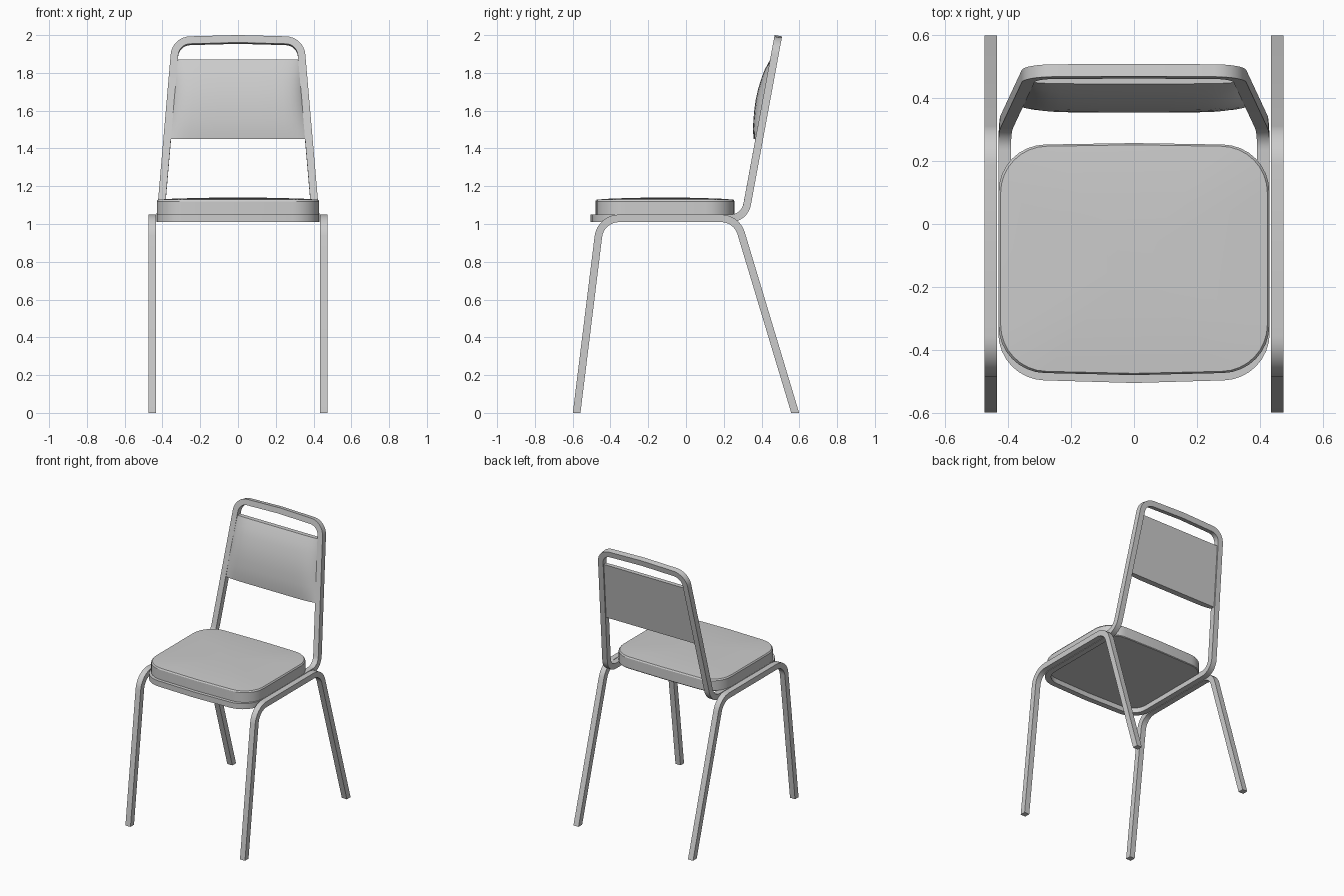
import bpy, bmesh, math
from mathutils import Vector, Quaternion

if "Cube" in bpy.data.objects:
    bpy.data.objects.remove(bpy.data.objects["Cube"])

TUBE = 0.04
SLOPE = 0.185                      # backward lean of the backrest (dy/dz)


def back_y(z):
    return 0.31 + (z - 1.03) * SLOPE


def loft(name, rings, caps=True):
    """Skin a list of equal-length point rings."""
    bm = bmesh.new()
    vs = [[bm.verts.new(p) for p in r] for r in rings]
    n = len(rings[0])
    for a, b in zip(vs, vs[1:]):
        for i in range(n):
            j = (i + 1) % n
            bm.faces.new((a[i], a[j], b[j], b[i]))
    if caps:
        bm.faces.new(vs[0])
        bm.faces.new(vs[-1])
    bmesh.ops.recalc_face_normals(bm, faces=bm.faces)
    me = bpy.data.meshes.new(name)
    bm.to_mesh(me)
    bm.free()
    ob = bpy.data.objects.new(name, me)
    bpy.context.collection.objects.link(ob)
    bpy.ops.object.select_all(action='DESELECT')
    ob.select_set(True)
    bpy.context.view_layer.objects.active = ob
    bpy.ops.object.shade_smooth_by_angle(angle=math.radians(30))
    return ob


def fillet(pts, radii, steps=8, closed=False):
    """Round the corners of a polyline; radius 0 keeps the point."""
    pts = [Vector(p) for p in pts]
    n, out = len(pts), []
    for i, (p, r) in enumerate(zip(pts, radii)):
        if r == 0 or (not closed and i in (0, n - 1)):
            out.append(p)
            continue
        a = (pts[i - 1] - p).normalized()
        b = (pts[(i + 1) % n] - p).normalized()
        turn = math.pi - a.angle(b)
        c = p + (a + b).normalized() * (r / math.cos(turn / 2))
        v0 = p + a * (r * math.tan(turn / 2)) - c
        v1 = p + b * (r * math.tan(turn / 2)) - c
        axis = v0.cross(v1).normalized()
        out += [c + Quaternion(axis, turn * k / steps) @ v0 for k in range(steps + 1)]
    return out


def sweep(name, path, hint, end_normal, caps):
    """Square tube along a path; both ends are cut by planes facing end_normal."""
    rings, h, last = [], TUBE / 2, len(path) - 1
    for i, p in enumerate(path):
        t = Vector()
        if i > 0:
            t += (p - path[i - 1]).normalized()
        if i < last:
            t += (path[i + 1] - p).normalized()
        t.normalize()
        nrm = hint(p, t)
        nrm = (nrm - t * nrm.dot(t)).normalized()
        s = t.cross(nrm)
        ring = [p + nrm * a * h + s * b * h for a, b in ((1, 1), (1, -1), (-1, -1), (-1, 1))]
        if i in (0, last):
            ring = [q - t * ((q - p).dot(end_normal) / t.dot(end_normal)) for q in ring]
        rings.append(ring)
    return loft(name, rings, caps)


# Side leg frames: front leg, seat rail and rear leg in one bent tube
for side, x in (("left", -0.455), ("right", 0.455)):
    path = fillet([(x, -0.579, 0), (x, -0.452, 1.03), (x, 0.268, 1.03), (x, 0.578, 0)],
                  [0, 0.11, 0.11, 0])
    sweep(side + "_leg_frame", path, lambda p, t: Vector((1, 0, 0)), Vector((0, 0, 1)), True)


# Seat and backrest loop: half of the tube, mirrored
def loop_hint(p, t):
    if p.y < 0.2:
        return Vector((0, 0, 1))
    if p.z < 1.4:
        return Vector((0, -t.z, t.y))
    return Vector((0, -1, SLOPE))


half = fillet([(0, -0.485, 1.03), (-0.411, -0.473, 1.03), (-0.411, back_y(1.03), 1.03),
               (-0.33, back_y(1.968), 1.968), (0, back_y(1.977), 1.977)],
              [0, 0.13, 0.09, 0.085, 0])
loop = sweep("seat_and_back_frame", half, loop_hint, Vector((1, 0, 0)), False)
mir = loop.modifiers.new("Mirror", 'MIRROR')
mir.use_axis[0] = True

# Seat cushion: rounded outline with slightly bowed front and rear, domed top
outline = fillet([(-0.43, -0.47, 0), (0, -0.48, 0), (0.43, -0.47, 0),
                  (0.43, 0.25, 0), (0, 0.257, 0), (-0.43, 0.25, 0)],
                 [0.15, 0, 0.15, 0.15, 0, 0.15], closed=True)
mid = Vector((0, -0.11, 0))
loft("seat_cushion", [[mid + (p - mid) * s + Vector((0, 0, z)) for p in outline]
                      for s, z in ((0.99, 1.045), (1, 1.05), (1, 1.12), (0.985, 1.129),
                                   (0.8, 1.134), (0.5, 1.138), (0.2, 1.14))])

# Backrest pad: bulged front, flat back, set between the uprights
bulge = [0.030, 0.043, 0.050, 0.055, 0.057, 0.055, 0.049, 0.039, 0.020]
cols = [0, 0.3, 0.55, 0.7, 0.8, 0.88, 0.94, 0.98, 1]
rings = []
for u in [-c for c in cols[:0:-1]] + cols:
    ring = []
    for k, off in enumerate(bulge):
        z = 1.45 + 0.42 * k / (len(bulge) - 1)
        w = 0.362 - 0.037 * (z - 1.45) / 0.42
        ring.append((u * w, back_y(z) - 0.015 - (off - 0.015) * (1 - abs(u) ** 8), z))
    ring.append((u * 0.325, back_y(1.87) + 0.012, 1.87))
    ring.append((u * 0.362, back_y(1.45) + 0.012, 1.45))
    rings.append(ring)
loft("backrest_pad", rings)
